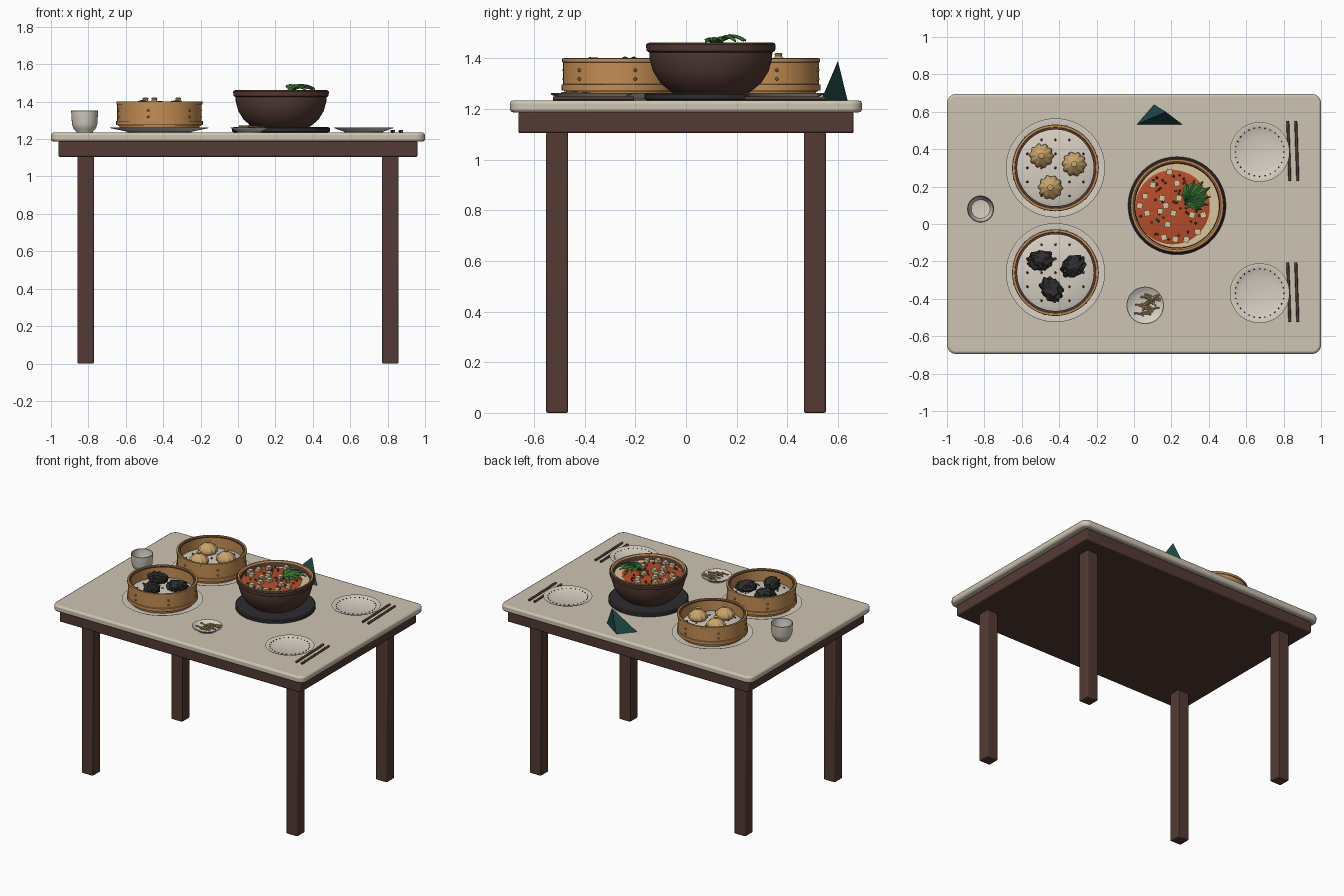
import bpy, bmesh, math, random
from mathutils import Vector, Matrix

random.seed(4)
if "Cube" in bpy.data.objects:
    bpy.data.objects.remove(bpy.data.objects["Cube"])


def material(name, *rgb):
    m = bpy.data.materials.new(name)
    m.use_nodes = True
    m.diffuse_color = (*rgb, 1)
    m.node_tree.nodes["Principled BSDF"].inputs["Base Color"].default_value = (*rgb, 1)
    return m


STONE = material("stone cream", .61, .55, .45)
CHINA = material("porcelain", .67, .62, .54)
WOOD = material("dark wood", .088, .042, .034)
BAMBOO = material("bamboo", .55, .27, .09)
DOUGH = material("dough", .58, .37, .15)
COAL = material("charcoal", .026, .026, .028)
SOUP = material("red soup", .48, .075, .025)
TOFU = material("tofu cream", .70, .56, .34)
LEAF = material("leaf green", .035, .16, .035)
TEAL = material("teal cloth", .012, .065, .06)
TOP = 1.234


def finish(bm, name, mats, loc=(0, 0, 0), smooth=True, angle=35):
    bmesh.ops.recalc_face_normals(bm, faces=bm.faces)
    me = bpy.data.meshes.new(name)
    bm.to_mesh(me)
    bm.free()
    ob = bpy.data.objects.new(name, me)
    bpy.context.collection.objects.link(ob)
    ob.location = loc
    for m in mats:
        me.materials.append(m)
    if smooth:
        bpy.ops.object.select_all(action='DESELECT')
        ob.select_set(True)
        bpy.context.view_layer.objects.active = ob
        bpy.ops.object.shade_smooth_by_angle(angle=math.radians(angle))
    return ob


def lathe(name, profile, mat, loc, n=48, pleat=None, angle=35):
    """Spin (radius, height) points about z; pleat(r, z, angle) scales the radius."""
    bm = bmesh.new()
    rings = []
    for r, z in profile:
        ring = []
        for i in range(n):
            a = math.tau * i / n
            q = r * (pleat(r, z, a) if pleat else 1)
            ring.append(bm.verts.new((q * math.cos(a), q * math.sin(a), z)))
        rings.append(ring)
    for lo, hi in zip(rings, rings[1:]):
        for i in range(n):
            j = (i + 1) % n
            bm.faces.new((lo[i], lo[j], hi[j], hi[i]))
    bmesh.ops.remove_doubles(bm, verts=bm.verts, dist=1e-5)
    return finish(bm, name, [mat], loc, angle=angle)


def box(name, size, loc, mat, bevel=0.006, corner=0):
    bm = bmesh.new()
    bmesh.ops.create_cube(bm, size=1, matrix=Matrix.Diagonal((*size, 1)))
    if corner:
        upright = [e for e in bm.edges if abs(e.verts[0].co.z - e.verts[1].co.z) > size[2] / 2]
        bmesh.ops.bevel(bm, geom=upright, offset=corner, segments=8, affect='EDGES', profile=.5)
    ob = finish(bm, name, [mat], loc)
    mod = ob.modifiers.new("soft edge", 'BEVEL')
    mod.width, mod.segments, mod.limit_method = bevel, 2, 'ANGLE'
    return ob


def dots(name, points, radius, mats, loc):
    """Small beads, with the materials taken in turn."""
    bm = bmesh.new()
    for k, p in enumerate(points):
        old = len(bm.faces)
        bmesh.ops.create_icosphere(bm, subdivisions=1, radius=radius, matrix=Matrix.Translation(p))
        bm.faces.ensure_lookup_table()
        for f in bm.faces[old:]:
            f.material_index = k % len(mats)
    return finish(bm, name, mats, loc)


def tube(name, paths, radius, mat, loc):
    cu = bpy.data.curves.new(name, 'CURVE')
    cu.dimensions, cu.bevel_depth, cu.bevel_resolution, cu.use_fill_caps = '3D', radius, 2, True
    for path in paths:
        s = cu.splines.new('POLY')
        s.points.add(len(path) - 1)
        for pt, co in zip(s.points, path):
            pt.co = (*co, 1)
    cu.materials.append(mat)
    ob = bpy.data.objects.new(name, cu)
    bpy.context.collection.objects.link(ob)
    ob.location = loc


# Table
box("table_top", (2, 1.39, .047), (0, 0, 1.2105), STONE, .012, .05)
box("apron", (1.92, 1.325, .083), (0, 0, 1.146), WOOD, .008)
for sx, xn in ((-1, "right"), (1, "left")):
    for sy, yn in ((-1, "front"), (1, "back")):
        box(f"{yn}_{xn}_leg", (.088, .086, 1.11), (sx * .815, sy * .509, .555), WOOD)


def plate(name, x, y, r):
    prof = [(0, .003), (.55 * r, .003), (.58 * r, 0), (.64 * r, 0), (.66 * r, .006), (.98 * r, .024),
            (r, .028), (.97 * r, .029), (.8 * r, .02), (.62 * r, .011), (0, .011)]
    return lathe(name, prof, CHINA, (x, y, TOP))


# Place settings with dotted plates and chopsticks
for side, y in (("back", .385), ("front", -.37)):
    plate(f"{side}_plate", .672, y, .16)
    ring = [(.13 * math.cos(a), .13 * math.sin(a), .021) for a in (math.tau * i / 28 for i in range(28))]
    dots(f"{side}_plate_dots", ring, .004, [COAL], (.672, y, TOP))
    tube(f"{side}_chopsticks", [[(dx - .005, .16, .008), (dx + .006, -.16, .008)] for dx in (0, .043)],
         .0075, WOOD, (.827, y + .005, TOP))


# Filled buns
def pleats(r, z, a):
    return 1 + .09 * math.sin(math.pi * min(1, z / .07)) * math.cos(10 * a + 25 * z)


BUN = [(0, 0), (.045, 0), (.058, .01), (.062, .024), (.056, .042), (.04, .058),
       (.022, .069), (.013, .077), (.016, .086), (.009, .09), (0, .086)]


def dark_bun(name, loc, turn):
    bm = bmesh.new()
    bmesh.ops.create_icosphere(bm, subdivisions=3, radius=1)
    for v in bm.verts:
        a = math.atan2(v.co.y, v.co.x)
        v.co *= 1 + .12 * math.cos(9 * a + 4 * v.co.z) + random.uniform(-.1, .1)
        v.co = Vector((v.co.x * .068, v.co.y * .054, v.co.z * .036))
    bmesh.ops.rotate(bm, verts=bm.verts, matrix=Matrix.Rotation(turn, 3, 'Z'))
    finish(bm, name, [COAL], loc, smooth=False)


# Steamer baskets
WALL = [(.205, .035), (.222, .035), (.222, .04), (.232, .04), (.232, .062), (.226, .064), (.226, .15),
        (.23, .152), (.23, .166), (.218, .167), (.216, .158), (.207, .158), (.205, .035)]
SPOTS = {"back": [(-.075, .065), (.1, .02), (-.027, -.105)], "front": [(-.08, .065), (.095, .035), (-.02, -.09)]}
for side, cy in (("back", .3), ("front", -.26)):
    c = (-.42, cy, TOP)
    plate(f"{side}_steamer_plate", -.42, cy, .265)
    lathe(f"{side}_steamer_foot", [(0, .014), (.21, .014), (.215, .036), (0, .036)], BAMBOO, c)
    lathe(f"{side}_steamer_wall", WALL, BAMBOO, c)
    lathe(f"{side}_steamer_tray", [(0, .036), (.206, .036), (.206, .085), (.19, .091), (.1, .1), (0, .103)],
          CHINA, c)
    lathe(f"{side}_rim_gap", [(.205, .157), (.217, .157), (.217, .160), (.205, .160), (.205, .157)], WOOD, c)
    grid = [(i * .075, j * .075) for i in range(-2, 3) for j in range(-2, 3) if abs(i) + abs(j) < 4]
    dots(f"{side}_tray_holes", [(x, y, .102 - .32 * (x * x + y * y)) for x, y in grid], .0075, [WOOD], c)
    pegs = [(.228 * math.cos(a), .228 * math.sin(a), z)
            for a in (math.tau * (k + .25) / 6 for k in range(6)) for z in (.085, .12)]
    dots(f"{side}_steamer_pegs", pegs, .008, [BAMBOO], c)
    for k, (dx, dy) in enumerate(SPOTS[side]):
        if side == "back":
            lathe(f"bun_{k + 1}", BUN, DOUGH, (c[0] + dx, cy + dy, TOP + .098), 60, pleats, 60)
        else:
            dark_bun(f"dark_bun_{k + 1}", (c[0] + dx, cy + dy, TOP + .132), (.1, .6, 2.2)[k])

# Stew bowl on its mat
B = (.23, .098, TOP)
lathe("bowl_mat", [(0, 0), (.25, 0), (.262, .006), (.262, .024), (.254, .03), (0, .03)], COAL, B)
lathe("bowl", [(0, .03), (.15, .03), (.16, .036), (.2, .07), (.228, .115), (.242, .165), (.243, .19), (.254, .196),
               (.256, .22), (.25, .227), (.236, .227), (.228, .215), (.222, .17), (0, .16)], WOOD, B, 64)
lathe("bowl_lip", [(.229, .222), (.236, .229), (.245, .229), (.245, .226), (.229, .222)], BAMBOO, B, 64)
lathe("broth", [(0, .18), (.226, .18), (.226, .192), (0, .192)], TOFU, B)
lathe("chili_soup", [(0, .185), (.196, .185), (.199, .194), (.18, .199), (0, .2)], SOUP, (B[0] - .024, B[1] - .008, TOP))

# Tofu cubes, coordinates in hundredths from the bowl centre
CUBES = [(-4, 18), (-17, 5), (-20, 0), (-8, 4), (1, 4), (-6, 0), (-2, -4), (-16, -4), (8, -5), (14, -5),
         (5, -18), (-1, -18), (-5, -10), (-7, -17), (11, -14), (0, 12), (-9, -3), (-13, 11)]
bm = bmesh.new()
for x, y in CUBES:
    m = Matrix.Translation((x / 100, y / 100, .205)) @ Matrix.Rotation(random.uniform(-.3, .3), 4, 'Z')
    bmesh.ops.create_cube(bm, size=.031, matrix=m)
finish(bm, "tofu_cubes", [TOFU], B, smooth=False)
bits = []
for k in range(56):
    a, r = random.uniform(0, math.tau), .18 * math.sqrt(random.random())
    bits.append((r * math.cos(a) - .024, r * math.sin(a) - .008, .203))
dots("chopped_herbs", bits, .0075, [LEAF, SOUP, WOOD], B)

# Fan of leaves, each a creased blade
bm = bmesh.new()
for k in range(7):
    turn = math.radians(-28 + 19 * k)
    length = (.1, .125, .14, .15, .14, .125, .1)[k]
    rows = []
    for i in range(7):
        t = i / 6
        w = .021 * math.sin(math.pi * min(1, .1 + .9 * t)) * (1 + .2 * (-1) ** i)
        h = .205 + .045 * math.sin(math.pi * (.1 + .7 * t)) + .002 * k
        rows.append([bm.verts.new(Matrix.Rotation(turn, 3, 'Z') @ Vector((t * length, s * w, h - .007 * abs(s))))
                     for s in (-1, 0, 1)])
    for p, q in zip(rows, rows[1:]):
        for j in (0, 1):
            bm.faces.new((p[j], p[j + 1], q[j + 1], q[j]))
leaves = finish(bm, "leaf_garnish", [LEAF], (.275, .122, TOP), smooth=False)
leaves.modifiers.new("thickness", 'SOLIDIFY').thickness = .004

# Side dish with fried strips
plate("side_dish", .06, -.435, .1)
strips = []
for k in range(22):
    x, y, a = random.uniform(-.035, .06), random.uniform(-.05, .05), random.uniform(-.5, .5)
    strips.append([(x + .027 * t * math.cos(a), y + .027 * t * math.sin(a) + .006 * (1 - t * t),
                    .016 + .0008 * k) for t in (-1, -.4, .3, 1)])
tube("fried_strips", strips, .0045, DOUGH, (.06, -.435, TOP))

# Tea cup
lathe("tea_cup", [(0, .004), (.036, .004), (.038, 0), (.043, 0), (.045, .008), (.06, .022), (.068, .048), (.072, .117),
                  (.07, .12), (.067, .117), (.063, .05), (.05, .022), (0, .016)], CHINA, (-.82, .08, TOP))

# Folded napkin
bm = bmesh.new()
pts = [(.016, .533, TOP), (.257, .533, TOP), (.107, .638, TOP), (.17, .6, 1.39)]
bmesh.ops.convex_hull(bm, input=[bm.verts.new(p) for p in pts])
finish(bm, "folded_napkin", [TEAL], smooth=False)
